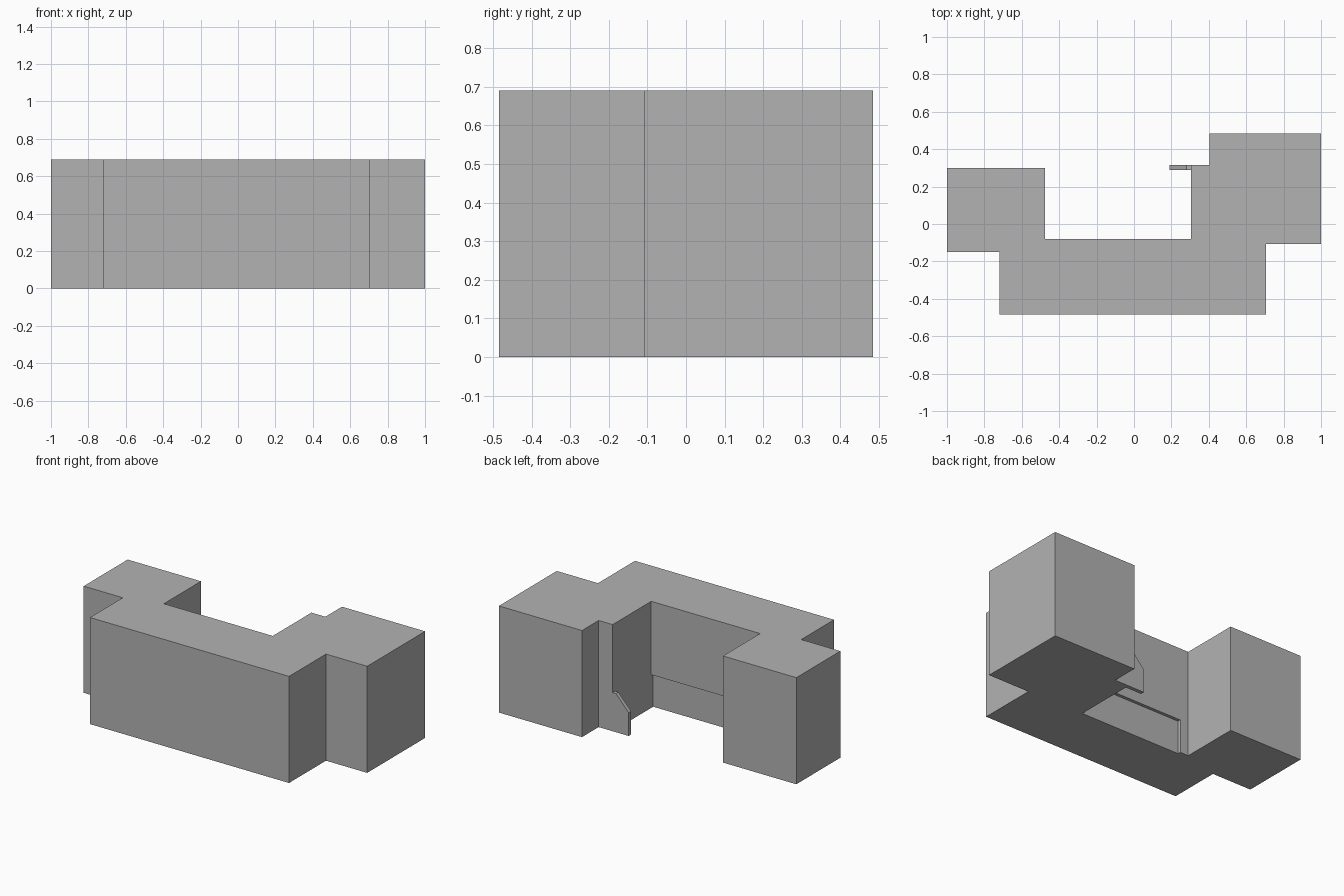
import bpy
import bmesh
from mathutils import Vector

cube = bpy.data.objects.get("Cube")
if cube:
    bpy.data.objects.remove(cube, do_unlink=True)

HEIGHT = 0.69

wall_grey = bpy.data.materials.new("wall_grey")
wall_grey.use_nodes = True
grey = (0.45, 0.45, 0.45, 1)
wall_grey.diffuse_color = grey
wall_grey.node_tree.nodes["Principled BSDF"].inputs["Base Color"].default_value = grey


def prism(name, outline, depth):
    """Extrude a closed 3D outline along the depth vector."""
    bm = bmesh.new()
    face = bm.faces.new([bm.verts.new(p) for p in outline])
    grown = bmesh.ops.extrude_face_region(bm, geom=[face], use_keep_orig=True)
    top = [v for v in grown["geom"] if isinstance(v, bmesh.types.BMVert)]
    bmesh.ops.translate(bm, verts=top, vec=Vector(depth))
    bmesh.ops.recalc_face_normals(bm, faces=bm.faces)
    mesh = bpy.data.meshes.new(name)
    bm.to_mesh(mesh)
    bm.free()
    mesh.materials.append(wall_grey)
    obj = bpy.data.objects.new(name, mesh)
    bpy.context.collection.objects.link(obj)
    return obj


# Building: front block with a wing on each side of a rear courtyard
footprint = [
    (-0.72, -0.485), (0.705, -0.485), (0.705, -0.107), (1, -0.107),
    (1, 0.485), (0.405, 0.485), (0.405, 0.315), (0.305, 0.315),
    (0.305, -0.08), (-0.475, -0.08), (-0.475, 0.3), (-1, 0.3),
    (-1, -0.15), (-0.72, -0.15),
]
building = prism("building", [(x, y, 0) for x, y in footprint], (0, 0, HEIGHT))

# Shallow recess along the foot of the courtyard wall
recess = [(0.305, -0.1), (-0.415, -0.1), (-0.415, -0.04), (0.305, -0.04)]
cutter = prism("recess_cutter", [(x, y, -0.1) for x, y in recess], (0, 0, 0.315))
cutter.hide_render = True
cut = building.modifiers.new("recess", "BOOLEAN")
cut.operation = "DIFFERENCE"
cut.solver = "EXACT"
cut.object = cutter
bpy.context.view_layer.objects.active = building
bpy.ops.object.modifier_apply(modifier=cut.name)
bpy.data.objects.remove(cutter, do_unlink=True)

# Low garden wall with a sloped end, flush with the left wing's step
fin = [(0.305, 0), (0.19, 0), (0.19, 0.15), (0.28, 0.25), (0.305, 0.25)]
prism("courtyard_fin", [(x, 0.29, z) for x, z in fin], (0, 0.025, 0))
